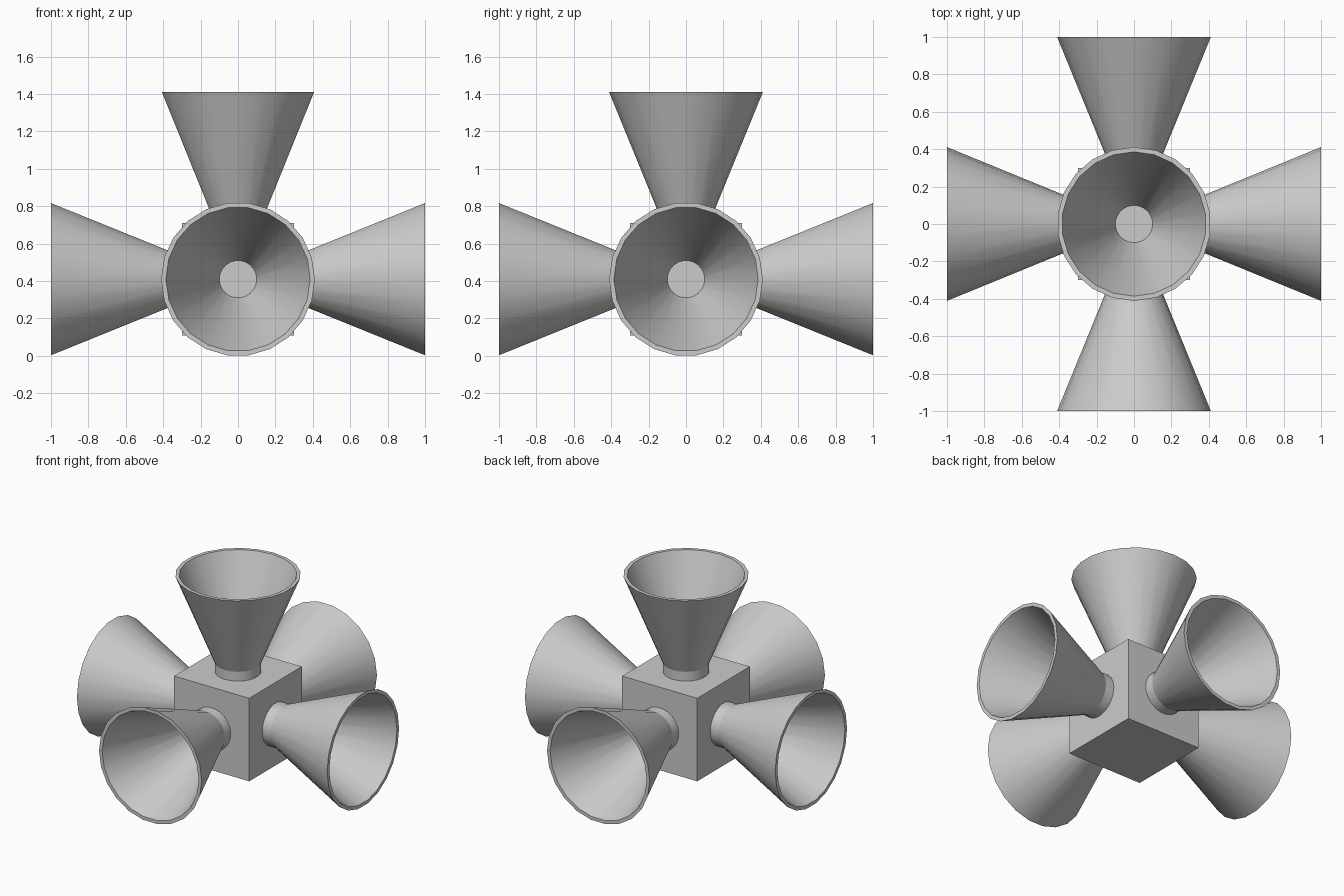
import bpy, bmesh, math
from mathutils import Matrix, Vector

if "Cube" in bpy.data.objects:
    bpy.data.objects.remove(bpy.data.objects["Cube"])

SIDES = 22
CENTRE = Vector((0, 0, 0.41))


def add_object(name, bm):
    bmesh.ops.recalc_face_normals(bm, faces=bm.faces)
    mesh = bpy.data.meshes.new(name)
    bm.to_mesh(mesh)
    bm.free()
    obj = bpy.data.objects.new(name, mesh)
    bpy.context.collection.objects.link(obj)
    return obj


def horn(name, rot):
    # Wall section (radius, distance from centre): bore, rim, flare, neck
    profile = [(0.10, 0.30), (0.386, 1.0), (0.411, 1.0), (0.152, 0.367), (0.152, 0.30)]
    bm = bmesh.new()
    rings = []
    for r, d in profile:
        ring = []
        for i in range(SIDES):
            a = 2 * math.pi * i / SIDES
            ring.append(bm.verts.new((r * math.cos(a), r * math.sin(a), d)))
        rings.append(ring)
    for a, b in zip(rings, rings[1:]):
        for i in range(SIDES):
            j = (i + 1) % SIDES
            bm.faces.new((a[i], a[j], b[j], b[i]))
    bm.transform(Matrix.Translation(CENTRE) @ rot)
    obj = add_object(name, bm)
    bpy.ops.object.select_all(action='DESELECT')
    obj.select_set(True)
    bpy.context.view_layer.objects.active = obj
    bpy.ops.object.shade_smooth_by_angle(angle=math.radians(20))


# Central cube
bm = bmesh.new()
bmesh.ops.create_cube(bm, size=0.6, matrix=Matrix.Translation(CENTRE))
add_object("core_block", bm)

# Top horn and four side horns
horn("top_horn", Matrix.Rotation(math.pi / 2, 4, 'Z') @ Matrix.Identity(4))
tip = Matrix.Rotation(math.pi / 2, 4, 'X')
for k, name in enumerate(("front_horn", "right_horn", "back_horn", "left_horn")):
    horn(name, Matrix.Rotation(k * math.pi / 2, 4, 'Z') @ tip)
